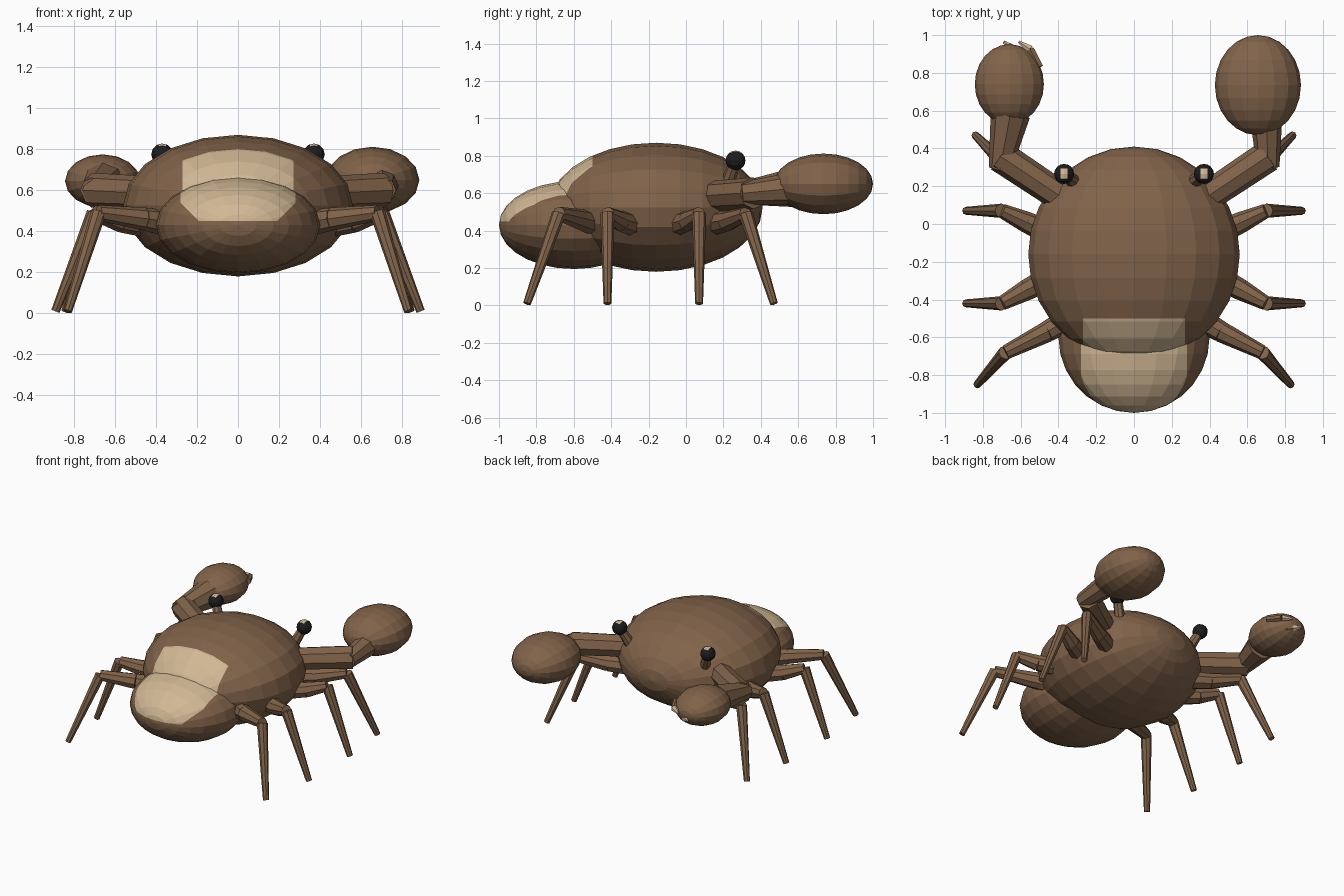
import bpy, bmesh
from mathutils import Matrix, Vector

cube = bpy.data.objects.get("Cube")
if cube:
    bpy.data.objects.remove(cube)


def material(name, rgb):
    m = bpy.data.materials.new(name)
    m.use_nodes = True
    m.diffuse_color = (*rgb, 1)
    m.node_tree.nodes["Principled BSDF"].inputs["Base Color"].default_value = (*rgb, 1)
    return m


brown = material("shell_brown", (0.22, 0.125, 0.068))
cream = material("patch_cream", (0.64, 0.48, 0.30))
black = material("eye_black", (0.012, 0.012, 0.013))


def finish(name, bm, *mats):
    me = bpy.data.meshes.new(name)
    bm.to_mesh(me)
    bm.free()
    for m in mats:
        me.materials.append(m)
    ob = bpy.data.objects.new(name, me)
    bpy.context.collection.objects.link(ob)
    return ob


def ellipsoid(name, centre, radii, segs, rings, mats, cuts=()):
    """Sphere with poles along y; cuts are (point, normal) planes bounding a painted patch."""
    bm = bmesh.new()
    bmesh.ops.create_uvsphere(bm, u_segments=segs, v_segments=rings, radius=1)
    bm.transform(Matrix.Translation(centre) @ Matrix.Diagonal((*radii, 1))
                 @ Matrix.Rotation(1.5707963, 4, 'X'))
    planes = [(Vector(p), Vector(n)) for p, n in cuts]
    for p, n in planes:
        bmesh.ops.bisect_plane(bm, geom=bm.verts[:] + bm.edges[:] + bm.faces[:],
                               plane_co=p, plane_no=n)
    if planes:
        for f in bm.faces:
            c = f.calc_center_median()
            f.material_index = int(all((c - p).dot(n) > 0 for p, n in planes))
    return finish(name, bm, *mats)


def limb(name, points, radii, sides=8, mat=brown):
    """Chain of capped tapered segments; radii holds a (start, end) pair per segment."""
    bm = bmesh.new()
    for a, b, (r1, r2) in zip(points, points[1:], radii):
        a, b = Vector(a), Vector(b)
        d = b - a
        m = Matrix.Translation((a + b) / 2) @ d.to_track_quat('Z', 'Y').to_matrix().to_4x4()
        bmesh.ops.create_cone(bm, cap_ends=True, segments=sides, radius1=r1, radius2=r2,
                              depth=d.length, matrix=m)
    return finish(name, bm, mat)


# Body shell and abdomen, each with a pale patch at the end
body_cuts = [((0, -0.5, 0), (0, -1, 0)), ((0, 0, 0.6), (0, 0, 1))]
abdomen_cuts = [((0, 0, 0.45), (0, 0, 1))]
for s in (1, -1):
    body_cuts.append(((0.27 * s, 0, 0), (-s, 0, 0)))
    abdomen_cuts += [((0.28 * s, 0, 0), (-s, 0, 0)), ((0.19 * s, 0, 0.45), (-s, 0, 1))]
ellipsoid("body", (0, -0.16, 0.525), (0.56, 0.57, 0.345), 20, 14, (brown, cream), body_cuts)
ellipsoid("abdomen", (0, -0.6, 0.43), (0.4, 0.4, 0.235), 20, 14, (brown, cream), abdomen_cuts)

# Walking legs: hip, joint, knee, foot
legs = {
    "front_leg": [(0.36, 0.15, 0.44), (0.5, 0.22, 0.45), (0.69, 0.32, 0.49), (0.84, 0.47, 0.01)],
    "middle_front_leg": [(0.42, -0.06, 0.43), (0.57, 0.01, 0.45), (0.70, 0.07, 0.49), (0.89, 0.07, 0.01)],
    "middle_rear_leg": [(0.42, -0.27, 0.43), (0.57, -0.35, 0.45), (0.70, -0.42, 0.49), (0.89, -0.42, 0.01)],
    "rear_leg": [(0.34, -0.5, 0.44), (0.46, -0.57, 0.46), (0.68, -0.68, 0.49), (0.83, -0.85, 0.01)],
}
for s, side in ((1, "left"), (-1, "right")):
    for name, pts in legs.items():
        limb(f"{side}_{name}", [(x * s, y, z) for x, y, z in pts],
             [(0.065, 0.056), (0.056, 0.038), (0.038, 0.021)])

    # Eye on a short stalk, with a pale glint on top
    limb(f"{side}_eye_stalk", [(0.30 * s, 0.21, 0.62), (0.37 * s, 0.265, 0.775)], [(0.04, 0.03)])
    eye = Vector((0.37 * s, 0.265, 0.775))
    glint = [(eye + Vector(o), n) for o, n in (
        ((0.018, 0, 0), (-1, 0, 0)), ((-0.018, 0, 0), (1, 0, 0)),
        ((0, 0.028, 0), (0, -1, 0)), ((0, -0.028, 0), (0, 1, 0)), ((0, 0, 0), (0, 0, 1)))]
    ellipsoid(f"{side}_eye", eye, (0.053, 0.053, 0.053), 12, 8, (black, cream), glint)

    # Upper arm
    limb(f"{side}_upper_arm", [(0.38 * s, 0.14, 0.585), (0.71 * s, 0.36, 0.6)], [(0.08, 0.085)])

# Large claw on the left, small claw on the right
limb("left_forearm", [(0.71, 0.3, 0.6), (0.70, 0.56, 0.625)], [(0.06, 0.085)])
ellipsoid("left_claw", (0.656, 0.735, 0.65), (0.228, 0.265, 0.162), 16, 12, (brown,))
limb("right_forearm", [(-0.71, 0.29, 0.6), (-0.655, 0.58, 0.63)], [(0.06, 0.105)])
ellipsoid("right_claw", (-0.66, 0.74, 0.645), (0.183, 0.212, 0.13), 16, 12, (brown,))

# Pincer fingers hugging the small claw's tip
fingers = {
    "upper_finger": [(-0.50, 0.83, 0.67), (-0.55, 0.925, 0.66), (-0.61, 0.965, 0.655)],
    "lower_finger": [(-0.60, 0.90, 0.60), (-0.645, 0.93, 0.61), (-0.69, 0.965, 0.62)],
}
for name, (a, b, c) in fingers.items():
    limb(f"right_{name}", [a, b], [(0.022, 0.024)], 6)
    limb(f"right_{name}_tip", [b, c], [(0.024, 0.008)], 6, cream)
